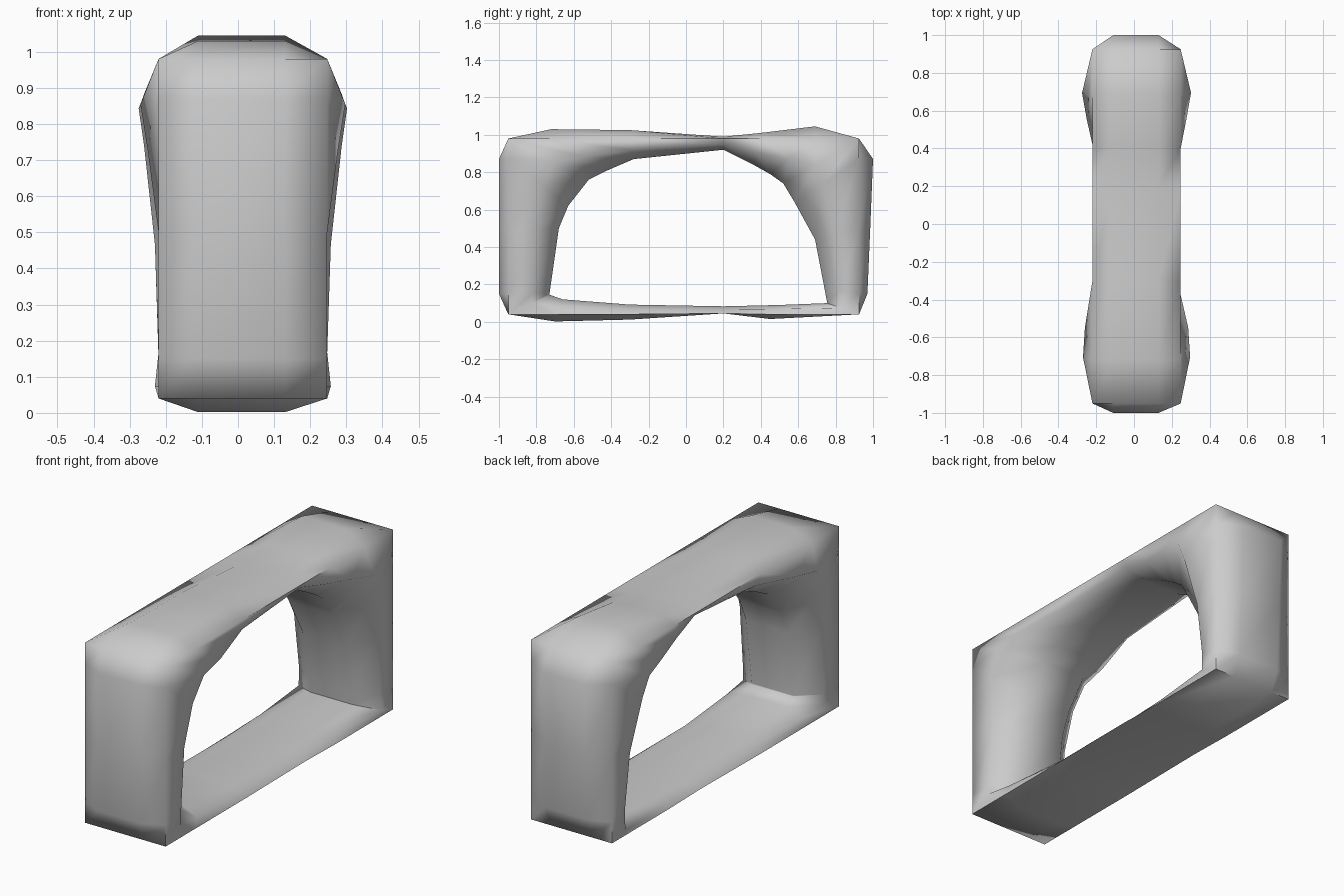
import bpy, bmesh, math

if "Cube" in bpy.data.objects:
    bpy.data.objects.remove(bpy.data.objects["Cube"])

# stations around the loop: outer y, z, inner y, z, side bulge
stations = [
    (-1.0, .15, -.73, .15, .00), (-1.0, .5, -.68, .50, .00),
    (-1.0, .87, -.63, .62, .03), (-.95, .98, -.52, .76, .05),
    (-.72, 1.03, -.42, .81, .04), (-.30, 1.025, -.28, .87, -.02),
    (.20, .99, .20, .92, -.03), (.40, 1.01, .36, .84, -.01),
    (.69, 1.045, .45, .79, .03), (.925, .98, .52, .74, .055),
    (1.0, .87, .58, .64, .04), (.985, .5, .69, .44, .01),
    (.97, .15, .74, .18, .00), (.925, .04, .755, .10, .01),
    (.45, .015, .50, .09, -.02), (.20, .045, .20, .083, -.03),
    (-.30, .012, -.30, .092, -.03), (-.70, .002, -.66, .12, -.01),
    (-.95, .04, -.73, .145, .00),
]


def clamp(v, lo, hi):
    return max(lo, min(hi, v))


# Rectangular ring with a soft, pinched cross-section
bm = bmesh.new()
rings = []
for oy, oz, iy, iz, w in stations:
    sy, sz = clamp(oy, -.95, .925), clamp(oz, .04, .98)
    my, mz = sy + (iy - sy) * .57, sz + (iz - sz) * .57
    section = [(-.11, oy, oz), (.13, oy, oz), (.247, sy, sz), (.247 + w, my, mz),
               (.13, iy, iz), (-.11, iy, iz), (-.22 - w, my, mz), (-.22, sy, sz)]
    rings.append([bm.verts.new(p) for p in section])
for i, a in enumerate(rings):
    b = rings[(i + 1) % len(rings)]
    for j in range(8):
        k = (j + 1) % 8
        bm.faces.new((a[j], a[k], b[k], b[j]))
bmesh.ops.remove_doubles(bm, verts=bm.verts, dist=.0001)
bmesh.ops.recalc_face_normals(bm, faces=bm.faces)
mesh = bpy.data.meshes.new("frame_loop")
bm.to_mesh(mesh)
bm.free()
frame = bpy.data.objects.new("frame_loop", mesh)
bpy.context.collection.objects.link(frame)
bpy.context.view_layer.objects.active = frame
frame.select_set(True)
bpy.ops.object.shade_smooth_by_angle(angle=math.radians(75))
